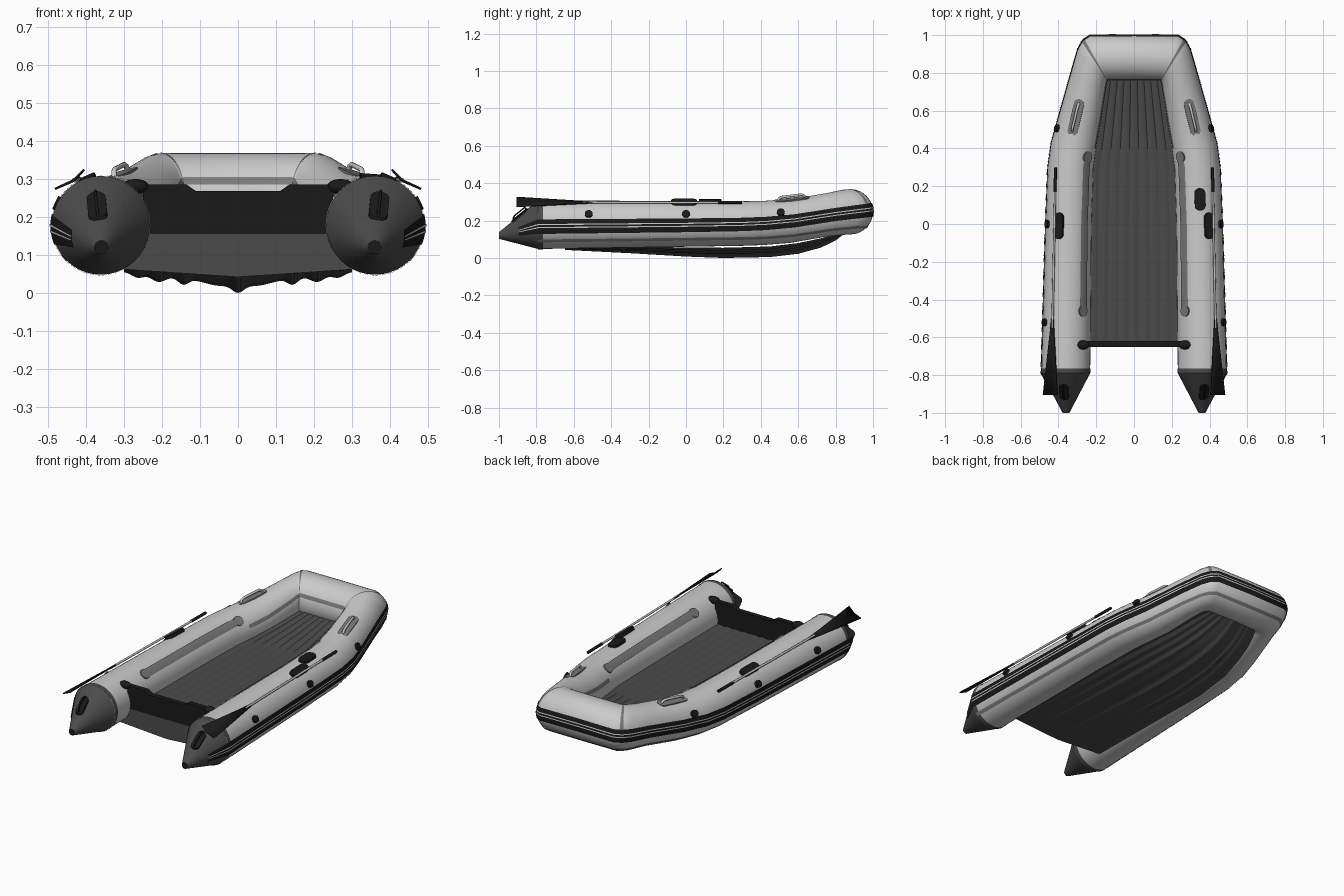
import bpy, math
from mathutils import Vector as V

if "Cube" in bpy.data.objects:
    bpy.data.objects.remove(bpy.data.objects["Cube"])

def material(name, v):
    m = bpy.data.materials.new(name)
    m.diffuse_color = (v, v, v, 1)
    m.use_nodes = True
    m.node_tree.nodes["Principled BSDF"].inputs["Base Color"].default_value = m.diffuse_color
    return m

LIGHT, MID = material("light_grey", .6), material("mid_grey", .2)
DARK, BLACK = material("dark_grey", .07), material("black", .01)
WHITE = material("pale", .75)

def finish(o, mat, angle=35):
    o.data.materials.append(mat)
    bpy.ops.object.select_all(action='DESELECT')
    o.select_set(True)
    bpy.context.view_layer.objects.active = o
    if o.type == 'MESH':
        bpy.ops.object.shade_smooth_by_angle(angle=math.radians(angle))
    return o

def mesh(name, verts, faces, mat, angle=35):
    me = bpy.data.meshes.new(name)
    me.from_pydata([tuple(v) for v in verts], [], faces)
    o = bpy.data.objects.new(name, me)
    bpy.context.collection.objects.link(o)
    return finish(o, mat, angle)

def grid(name, rows, mat, angle=35):
    n = len(rows[0])
    faces = [(i*n+j, (i+1)*n+j, (i+1)*n+j+1, i*n+j+1)
             for i in range(len(rows)-1) for j in range(n-1)]
    return mesh(name, [v for r in rows for v in r], faces, mat, angle)

def prism(name, outline, depth, mat):
    n, d = len(outline), V(depth)
    verts = [V(p) for p in outline] + [V(p) + d for p in outline]
    faces = [tuple(range(n))[::-1], tuple(range(n, 2*n))]
    faces += [(i, (i+1) % n, (i+1) % n + n, i+n) for i in range(n)]
    return mesh(name, verts, faces, mat)

def rod(name, pts, r, mat):
    c = bpy.data.curves.new(name, 'CURVE')
    c.dimensions, c.bevel_depth, c.bevel_resolution, c.use_fill_caps = '3D', r, 2, True
    s = c.splines.new('POLY')
    s.points.add(len(pts)-1)
    for p, q in zip(s.points, pts):
        p.co = (*q, 1)
    o = bpy.data.objects.new(name, c)
    bpy.context.collection.objects.link(o)
    return finish(o, mat)

# Tube rings, stern to bow: inner x,y, outer x,y, centre z, vertical radius
R = [(.342, -1, .378, -1, .12, .018), (.232, -.79, .49, -.79, .178, .13),
     (.225, 0, .467, 0, .182, .122), (.215, .3, .455, .3, .184, .119),
     (.2, .4, .437, .43, .187, .118), (.175, .54, .395, .58, .198, .117),
     (.15, .7, .333, .8, .23, .116), (.142, .75, .298, .925, .243, .12),
     (.14, .757, .272, .972, .246, .121), (.136, .757, .235, .998, .247, .121),
     (0, .757, 0, 1, .247, .121)]
P = R + [(-a, b, -c, d, e, f) for a, b, c, d, e, f in R[-2::-1]]
END = len(P) - 1

def at(s, deg, off=0):
    """Point and normal on the tube at station s and angle (0 outer, 90 top, 180 inner)."""
    i = max(0, min(END-1, int(s)))
    ix, iy, ox, oy, z, r = [a + (b-a)*(s-i) for a, b in zip(P[i], P[i+1])]
    c, h = V(((ix+ox)/2, (iy+oy)/2, z)), V(((ox-ix)/2, (oy-iy)/2, 0))
    ca, sa = math.cos(math.radians(deg)), math.sin(math.radians(deg))
    n = (h.normalized()*ca + V((0, 0, sa))).normalized()
    return c + h*ca + V((0, 0, r*sa)) + n*off, n

def st(y):
    """Right-side station whose ring centre lies at y."""
    for i in range(10):
        a, b = (R[i][1]+R[i][3])/2, (R[i+1][1]+R[i+1][3])/2
        if a <= y <= b and b > a:
            return i + (y-a)/(b-a)

def patch(name, s0, s1, a0, a1, off, mat, n=4, shift=lambda s: 0):
    ss = [s0] + [k for k in range(END+1) if s0+.001 < k < s1-.001] + [s1]
    return grid(name, [[at(s, a0+(a1-a0)*j/n + shift(s), off)[0] for j in range(n+1)]
                       for s in ss], mat, 50)

def frame(s, a):
    p, n = at(s, a)
    t = (at(s+.02, a)[0] - at(s-.02, a)[0]).normalized()
    return p, t, n.cross(t).normalized(), n

def pad(name, s, a, length, width, h, mat):
    p, t, b, n = frame(s, a)
    r, k = width/2, length/2 - width/2
    pts = []
    for i in range(24):
        q = math.tau*(i+.5)/24
        pts.append(p + t*(r*math.cos(q) + math.copysign(k, math.cos(q))) + b*r*math.sin(q) - n*.006)
    return prism(name, pts, n*(h+.006), mat)

def loop(name, s, a, length, h, r, mat):
    p, t, b, n = frame(s, a)
    rod(name, [p+t*(length*u)+n*(h*v) for u, v in
               ((-.5, 0), (-.46, .7), (-.36, 1), (.36, 1), (.46, .7), (.5, 0))], r, mat)

# Main tube and its long trims
patch("inflated_tube", 1, END-1, 0, 360, 0, LIGHT, 40)
tilt = lambda s: -6 + 1.2*min(s, END-s)
patch("rub_strake", .5, END-.5, -17, 17, .004, BLACK, 6, tilt)
for a in (-2, 5):
    patch("strake_line", .5, END-.5, a-1.3, a+1.3, .006, WHITE, 1, tilt)
patch("lower_seam_tape", 1, END-1, -46, -37, .002, MID, 3)
patch("bow_inner_tape", 4, END-4, 152, 162, .002, MID, 3)

# Parts repeated on both sides
for side, f in (("right", lambda s: s), ("left", lambda s: END-s)):
    span = lambda a, b: sorted((f(a), f(b)))
    sx = 1 if side == "right" else -1
    patch(side+"_stern_cone", *span(0, 1), 0, 360, 0, DARK, 40)
    patch(side+"_stern_cuff", *span(1, st(-.765)), 0, 360, .002, DARK, 40)
    prism(side+"_cone_tip", [at(f(0), i*22.5)[0] for i in range(16)], (0, .01, 0), BLACK)
    patch(side+"_bow_seam", *span(7.85, 8.25), 0, 180, .002, MID, 20)
    pad(side+"_cone_handle_pad", f(st(-.89)), 82, .11, .05, .006, BLACK)
    loop(side+"_cone_handle", f(st(-.89)), 82, .09, .022, .004, BLACK)
    # Bow carry handles
    pad(side+"_carry_pad", f(st(.56)), 78, .2, .055, .004, MID)
    loop(side+"_carry_handle", f(st(.56)), 78, .15, .02, .007, LIGHT)
    # Seat rail along the inner top
    patch(side+"_seat_rail", *span(st(-.46), st(.36)), 122, 143, .005, MID, 4)
    for y in (-.46, .36):
        pad(side+"_rail_end", f(st(y)), 132, .06, .055, .005, MID)
    for y in (-.52, 0, .49):
        pad(side+"_rope_ring", f(st(y)), 25, .042, .038, .012, BLACK)
    pad(side+"_oar_lock", f(st(-.01)), 66, .14, .05, .015, BLACK)
    # Oar: shaft, grip and V-shaped blade
    rod(side+"_oar_shaft", [(sx*.417, .2, .297), (sx*.432, -.55, .297)], .006, WHITE)
    rod(side+"_oar_grip", [(sx*.416, .3, .297), (sx*.418, .17, .297)], .008, BLACK)
    o = grid(side+"_oar_blade", [[(sx*x, y, z) for x, y, z in row] for row in (
        ((.427, -.5, .3), (.432, -.5, .297), (.437, -.5, .294)),
        ((.405, -.905, .325), (.437, -.905, .293), (.482, -.905, .274)))], BLACK, 20)
    m = o.modifiers.new("thick", 'SOLIDIFY')
    m.thickness, m.offset = .006, 0
    # Transom end knobs
    bpy.ops.mesh.primitive_uv_sphere_add(segments=20, ring_count=10, radius=1,
                                         location=(sx*.27, -.64, .28))
    k = bpy.context.object
    k.name, k.scale = side+"_transom_knob", (.036, .024, .02)
    finish(k, BLACK)

pad("pump_pad", st(.13), 86, .12, .058, .01, BLACK)

# Transom board with motor notch, and floor end panel
half = [(.25, .155), (.25, .285), (.135, .285), (.11, .268)]
prism("transom", [(x, -.65, z) for x, z in half + [(-x, z) for x, z in half[::-1]]],
      (0, .03, 0), BLACK)
prism("floor_end", [(x, -.648, z) for x, z in
      ((-.3, .062), (0, .042), (.3, .062), (.24, .158), (-.24, .158))], (0, .025, 0), DARK)

# Ribbed floor
rows = []
for y, w, z in ((-.64, .25, .155), (0, .243, .155), (.3, .235, .158),
                (.42, .215, .162), (.6, .185, .178), (.78, .155, .2)):
    rows.append([(w*(i/36-1), y, z + .005*abs(math.sin(math.pi*i/8))) for i in range(73)])
for r in rows:
    r.reverse()
grid("ribbed_floor", rows[::-1][::-1], DARK, 30).data.flip_normals()

# Fluted hull bottom: y, half width, edge z, keel z, flute depth
def flutes(u):
    g = lambda c, w: math.exp(-((abs(u)-c)/w)**2)
    return 1.2*g(0, .07) + .5*g(.18, .15) + g(.48, .06) + g(.7, .08) + .7*g(.88, .07)

rows = []
for y, w, ze, zk, amp in ((-.648, .3, .062, .043, 0), (-.3, .3, .06, .036, .008),
                          (0, .3, .057, .026, .014), (.2, .3, .055, .021, .016),
                          (.45, .275, .062, .026, .016), (.6, .24, .08, .042, .015),
                          (.72, .21, .105, .072, .013), (.8, .18, .128, .105, .009),
                          (.86, .15, .145, .14, 0)):
    rows.append([(w*(i/40-1), y, zk + (ze-zk)*abs(i/40-1) - amp*flutes(i/40-1))
                 for i in range(81)])
grid("fluted_hull", rows, DARK, 40)
